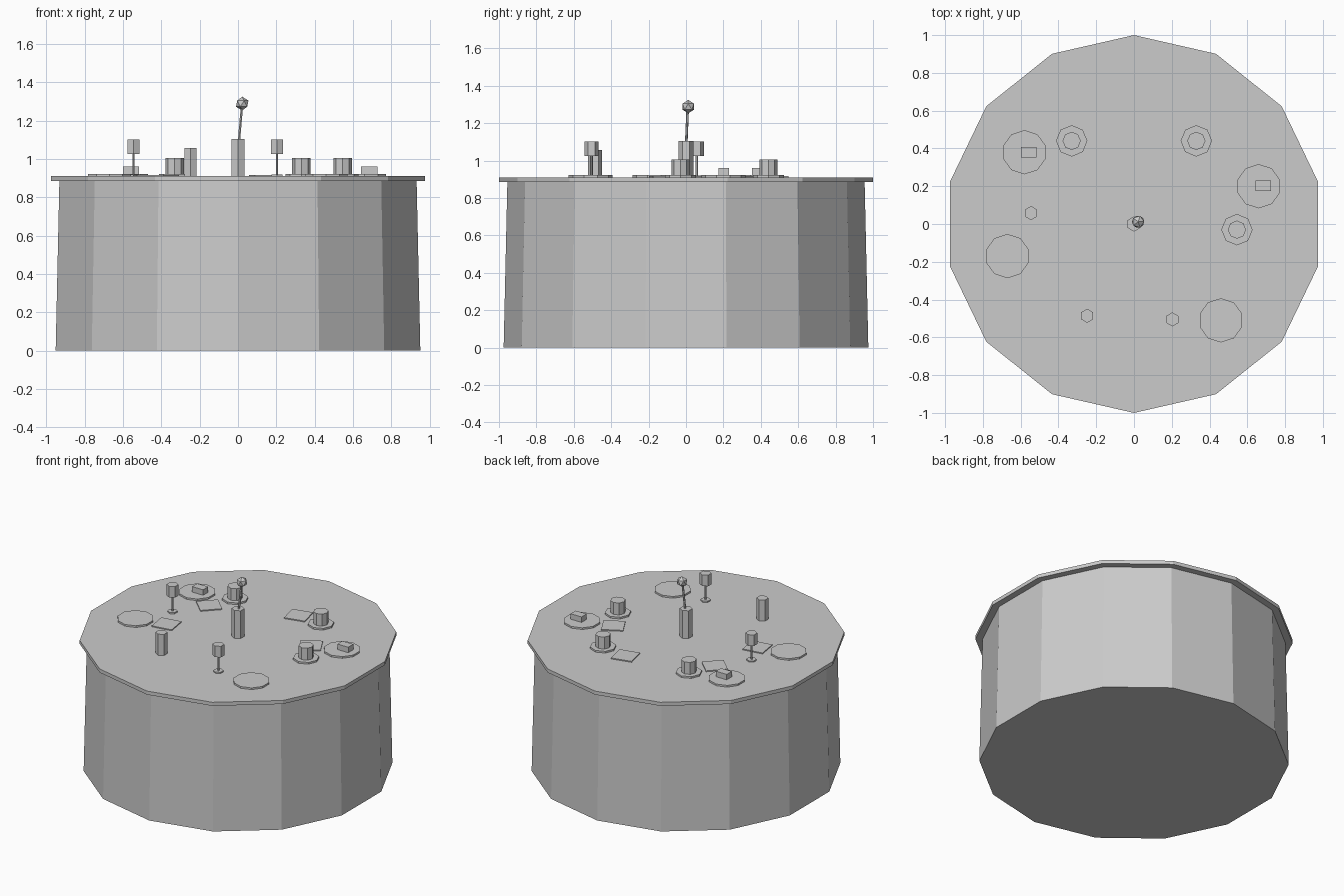
import bpy
from math import sin, cos, tau, radians
from mathutils import Vector

if "Cube" in bpy.data.objects:
    bpy.data.objects.remove(bpy.data.objects["Cube"])

GREY = (0.6, 0.6, 0.6, 1)
grey = bpy.data.materials.new("plain grey")
grey.use_nodes = True
grey.diffuse_color = GREY
grey.node_tree.nodes["Principled BSDF"].inputs["Base Color"].default_value = GREY

TOP = 0.91     # height of the table surface
PLATE = 0.922  # top of plates and saucers


def prism(name, sides, start, end, r1, r2=None):
    """Straight or tapered prism between two points, one corner towards +y."""
    r2 = r1 if r2 is None else r2
    verts = []
    for centre, r in ((start, r1), (end, r2)):
        for i in range(sides):
            a = tau * i / sides
            verts.append(Vector(centre) + Vector((r * sin(a), r * cos(a), 0)))
    faces = [(i, i + sides, (i + 1) % sides + sides, (i + 1) % sides)
             for i in range(sides)]
    faces += [tuple(range(sides)), tuple(reversed(range(sides, 2 * sides)))]
    mesh = bpy.data.meshes.new(name)
    mesh.from_pydata(verts, [], faces)
    mesh.materials.append(grey)
    obj = bpy.data.objects.new(name, mesh)
    bpy.context.collection.objects.link(obj)
    return obj


def upright(name, sides, x, y, z1, z2, r):
    return prism(name, sides, (x, y, z1), (x, y, z2), r)


def block(name, x, y, z1, z2, width, depth, turn=0):
    bpy.ops.mesh.primitive_cube_add(size=1, location=(x, y, (z1 + z2) / 2),
                                    rotation=(0, 0, radians(turn)))
    obj = bpy.context.object
    obj.name = name
    obj.scale = (width, depth, z2 - z1)
    obj.data.materials.append(grey)
    return obj


# Table: draped cloth and round top
prism("tablecloth", 14, (0, 0, 0), (0, 0, 0.887), 0.975, 0.955)
upright("table_top", 14, 0, 0, 0.885, TOP, 1)

# Plates
for x, y in ((-0.58, 0.38), (0.66, 0.2), (-0.67, -0.17), (0.46, -0.51)):
    upright("plate", 10, x, y, TOP, PLATE, 0.117)

# Cake slices on two plates
for x, y in ((-0.557, 0.38), (0.684, 0.203)):
    block("cake_slice", x, y, PLATE, 0.96, 0.084, 0.056)

# Cups on saucers
for x, y in ((-0.33, 0.44), (0.33, 0.44), (0.545, -0.03)):
    upright("saucer", 8, x, y, TOP, PLATE, 0.083)
    upright("cup", 8, x, y, PLATE, 1.005, 0.048)

# Folded napkins
for x, y, turn in ((0.14, 0.465, 13), (0.46, 0.142, 29),
                   (-0.407, 0.265, 46), (-0.468, -0.117, 9)):
    block("napkin", x, y, TOP, 0.917, 0.14, 0.14, turn)

# Stemmed glasses
for x, y in ((-0.545, 0.058), (0.203, -0.505)):
    upright("glass_foot", 6, x, y, TOP, 0.919, 0.032)
    upright("glass_stem", 6, x, y, 0.919, 1.025, 0.007)
    upright("glass_bowl", 6, x, y, 1.025, 1.102, 0.037)

# Tumbler
upright("tumbler", 6, -0.248, -0.486, TOP, 1.057, 0.037)

# Vase with a single flower
upright("vase", 6, 0, 0, TOP, 1.103, 0.04)
prism("flower_stem", 6, (0.002, 0, 1.06), (0.021, 0.009, 1.28), 0.007)
bpy.ops.mesh.primitive_ico_sphere_add(subdivisions=1, radius=0.036,
                                      location=(0.022, 0.012, 1.288))
flower = bpy.context.object
flower.name = "flower_head"
flower.data.materials.append(grey)
